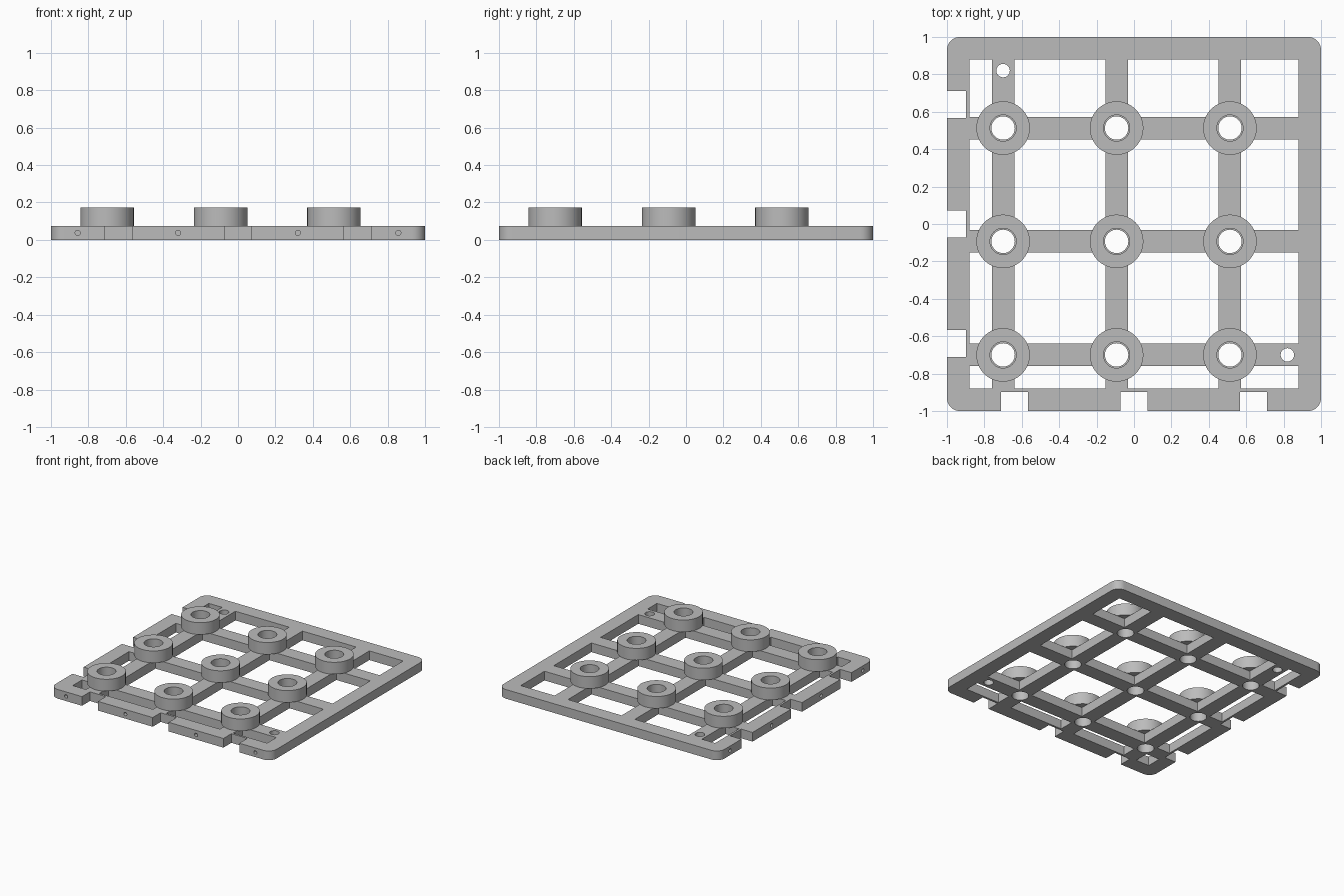
import bpy
import bmesh
from math import radians, tau
from mathutils import Matrix, Vector

old = bpy.data.objects.get("Cube")
if old:
    bpy.data.objects.remove(old, do_unlink=True)

THICK = 0.075           # plate thickness
TOP = 0.172             # top of the bosses
INNER = 0.88            # inside edge of the rim
GRID = (-0.70, -0.093, 0.513)
HALF_BAR = 0.06

grey = bpy.data.materials.new("Plain grey")
grey.use_nodes = True
grey.diffuse_color = (0.5, 0.5, 0.5, 1)
grey.node_tree.nodes["Principled BSDF"].inputs["Base Color"].default_value = (0.5, 0.5, 0.5, 1)


def add_box(bm, x0, x1, y0, y1, z0, z1):
    size = Vector((x1 - x0, y1 - y0, z1 - z0))
    centre = Vector((x0 + x1, y0 + y1, z0 + z1)) / 2
    matrix = Matrix.Translation(centre) @ Matrix.Diagonal(size).to_4x4()
    bmesh.ops.create_cube(bm, size=1, matrix=matrix)


def add_cylinder(bm, centre, radius, depth, sides, rotation=Matrix()):
    bmesh.ops.create_cone(bm, cap_ends=True, segments=sides, radius1=radius,
                          radius2=radius, depth=depth,
                          matrix=Matrix.Translation(centre) @ rotation)


def make_object(name, bm):
    mesh = bpy.data.meshes.new(name)
    bmesh.ops.recalc_face_normals(bm, faces=bm.faces)
    bm.to_mesh(mesh)
    bm.free()
    mesh.materials.append(grey)
    obj = bpy.data.objects.new(name, mesh)
    bpy.context.collection.objects.link(obj)
    return obj


def smooth(obj):
    bpy.ops.object.select_all(action="DESELECT")
    obj.select_set(True)
    bpy.context.view_layer.objects.active = obj
    bpy.ops.object.shade_smooth_by_angle(angle=radians(30))


# Plate with rounded corners
bm = bmesh.new()
add_box(bm, -1, 1, -1, 1, 0, THICK)
corners = [e for e in bm.edges if abs(e.verts[0].co.z - e.verts[1].co.z) > 0.01]
bmesh.ops.bevel(bm, geom=corners, offset=0.07, segments=8, profile=0.5, affect="EDGES")
plate = make_object("lattice_plate", bm)

# Cutter: square windows between the bars
bm = bmesh.new()
starts = [-INNER] + [g + HALF_BAR for g in GRID]
ends = [g - HALF_BAR for g in GRID] + [INNER]
for x0, x1 in zip(starts, ends):
    for y0, y1 in zip(starts, ends):
        add_box(bm, x0, x1, y0, y1, -0.1, 0.2)

# Cutter: notches in the front and right-hand rims
for c in (-0.64, 0, 0.64):
    add_box(bm, c - 0.072, c + 0.072, -1.1, -0.897, -0.1, 0.2)
    add_box(bm, -1.1, -0.897, c - 0.072, c + 0.072, -0.1, 0.2)

# Cutter: small blind pin holes in the same two rims
for c in (-0.857, -0.32, 0.32, 0.857):
    add_cylinder(bm, (c, -1, THICK / 2), 0.014, 0.16, 16, Matrix.Rotation(tau / 4, 4, "X"))
    add_cylinder(bm, (-1, c, THICK / 2), 0.014, 0.16, 16, Matrix.Rotation(tau / 4, 4, "Y"))

# Cutter: bores under the bosses and two mounting holes
for x in GRID:
    for y in GRID:
        add_cylinder(bm, (x, y, 0), 0.0625, 0.4, 48)
for x, y in ((GRID[0], 0.82), (0.82, GRID[0])):
    add_cylinder(bm, (x, y, 0), 0.036, 0.4, 32)
cutter = make_object("plate_cutter", bm)
cutter.hide_render = True

# Cut the plate and drop the cutter
cut = plate.modifiers.new("Cut", "BOOLEAN")
cut.operation = "DIFFERENCE"
cut.solver = "EXACT"
cut.object = cutter
bpy.ops.object.select_all(action="DESELECT")
plate.select_set(True)
bpy.context.view_layer.objects.active = plate
bpy.ops.object.modifier_apply(modifier=cut.name)
bpy.data.objects.remove(cutter, do_unlink=True)
smooth(plate)

# Ring-shaped bosses on the crossings
bm = bmesh.new()
profile = [bm.verts.new((r, 0, z)) for r, z in
           ((0.07, THICK), (0.143, THICK), (0.143, TOP), (0.07, TOP))]
edges = [bm.edges.new((profile[i], profile[(i + 1) % 4])) for i in range(4)]
bmesh.ops.spin(bm, geom=profile + edges, axis=(0, 0, 1), cent=(0, 0, 0),
               angle=tau, steps=64, use_merge=True)
bmesh.ops.remove_doubles(bm, verts=bm.verts, dist=0.0001)
boss = make_object("boss", bm)
smooth(boss)
for i, x in enumerate(GRID):
    for j, y in enumerate(GRID):
        ring = boss if i == j == 0 else boss.copy()
        if ring is not boss:
            bpy.context.collection.objects.link(ring)
        ring.name = f"boss_{i + 1}_{j + 1}"
        ring.location = (x, y, 0)
